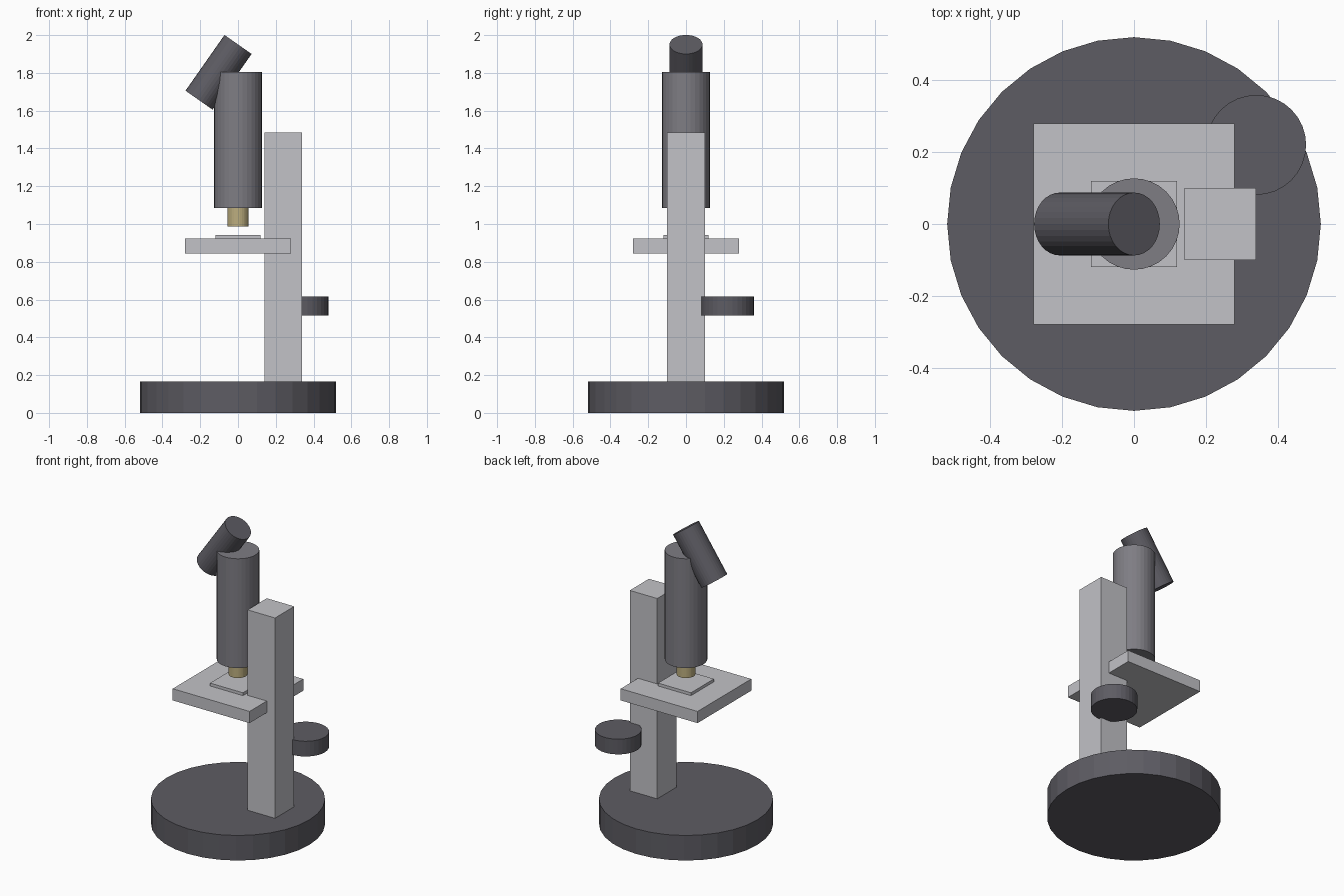
import bpy
import math

cube = bpy.data.objects.get("Cube")
if cube:
    bpy.data.objects.remove(cube, do_unlink=True)


def material(name, rgb):
    mat = bpy.data.materials.new(name)
    mat.use_nodes = True
    colour = (*rgb, 1.0)
    mat.diffuse_color = colour
    mat.node_tree.nodes["Principled BSDF"].inputs["Base Color"].default_value = colour
    return mat


dark = material("dark grey", (0.11, 0.107, 0.125))
mid = material("mid grey", (0.21, 0.205, 0.23))
pale = material("pale grey", (0.54, 0.54, 0.57))
brass = material("brass", (0.50, 0.42, 0.21))


def finish(name, mat):
    obj = bpy.context.object
    obj.name = name
    obj.data.name = name
    obj.data.materials.append(mat)
    return obj


def cylinder(name, mat, radius, length, centre, tilt=0.0):
    bpy.ops.mesh.primitive_cylinder_add(
        vertices=32, radius=radius, depth=length,
        location=centre, rotation=(0, tilt, 0))
    return finish(name, mat)


def box(name, mat, size, centre):
    bpy.ops.mesh.primitive_cube_add(size=1, location=centre)
    obj = finish(name, mat)
    for v in obj.data.vertices:
        v.co = [c * s for c, s in zip(v.co, size)]
    return obj


# Foot and upright
cylinder("base", dark, 0.52, 0.165, (0, 0, 0.0825))
box("arm", pale, (0.2, 0.2, 1.32), (0.24, 0, 0.825))

# Stage with specimen slide
box("stage", pale, (0.56, 0.56, 0.077), (0, 0, 0.8835))
box("slide", pale, (0.24, 0.24, 0.019), (0, 0, 0.9315))

# Optics
cylinder("objective_lens", brass, 0.056, 0.1, (0, 0, 1.036))
cylinder("body_tube", mid, 0.127, 0.72, (0, 0, 1.445))
cylinder("eyepiece", dark, 0.0875, 0.36, (-0.103, 0, 1.803), math.radians(35))

# Focus knob
cylinder("focus_knob", dark, 0.139, 0.1, (0.34, 0.22, 0.565))
